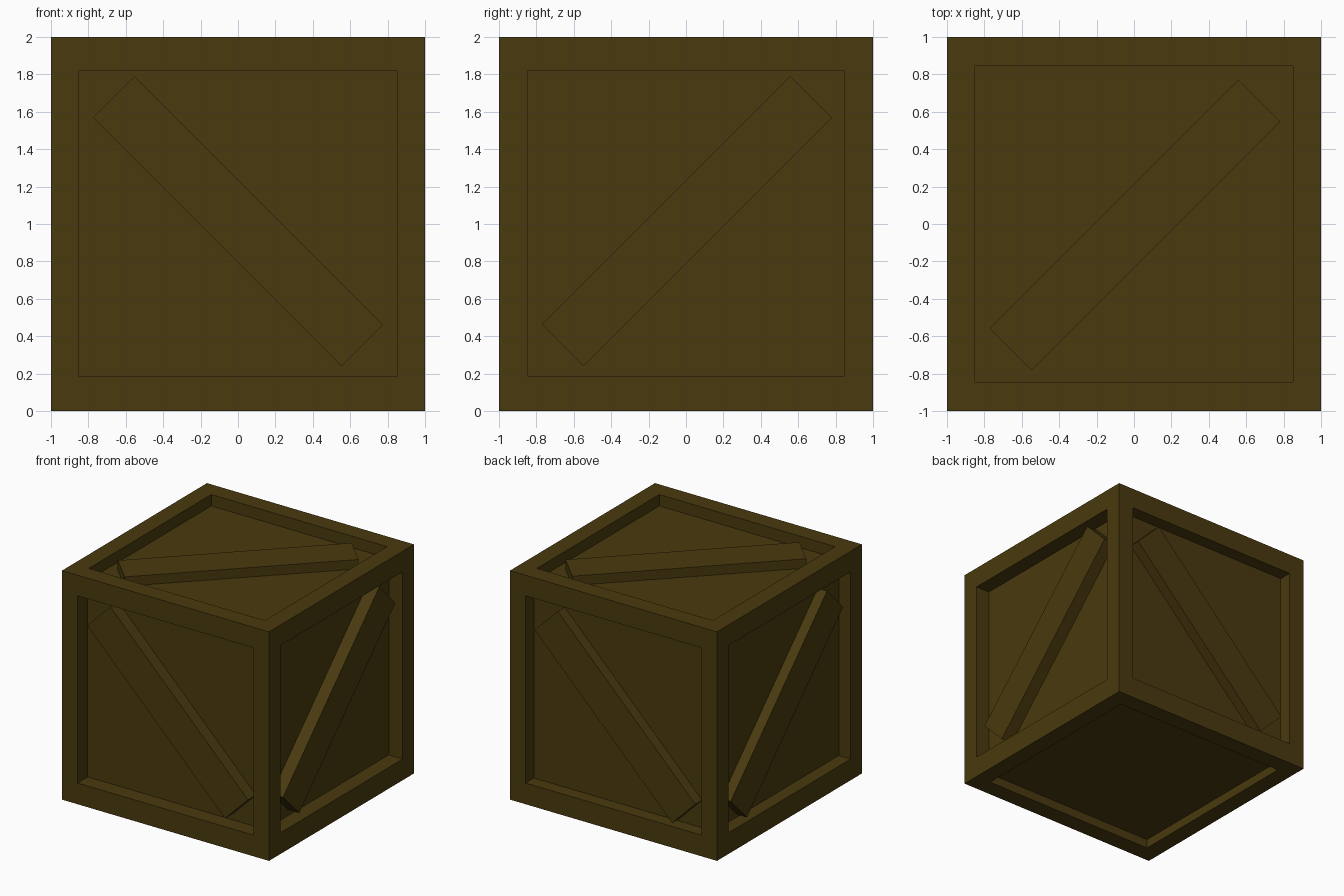
import bpy, bmesh
from mathutils import Vector, Matrix

if "Cube" in bpy.data.objects:
    bpy.data.objects.remove(bpy.data.objects["Cube"])

wood = bpy.data.materials.new("dark_wood")
wood.diffuse_color = (0.067, 0.042, 0.0044, 1)
wood.use_nodes = True
wood.node_tree.nodes["Principled BSDF"].inputs["Base Color"].default_value = wood.diffuse_color


def finish(name, bm):
    bmesh.ops.recalc_face_normals(bm, faces=bm.faces)
    mesh = bpy.data.meshes.new(name)
    bm.to_mesh(mesh)
    bm.free()
    mesh.materials.append(wood)
    obj = bpy.data.objects.new(name, mesh)
    bpy.context.collection.objects.link(obj)
    return obj


# Opening limits on each axis, and recess depth per outward direction
LOW, HIGH = (-0.85, -0.845, 0.185), (0.85, 0.845, 1.82)
DEPTH = {(0, -1, 0): 0.14, (0, 1, 0): 0.115, (1, 0, 0): 0.135,
         (-1, 0, 0): 0.115, (0, 0, 1): 0.10, (0, 0, -1): 0.08}

# Crate body: a cube with a framed, recessed panel on all six sides
bm = bmesh.new()
bmesh.ops.create_cube(bm, size=2, matrix=Matrix.Translation((0, 0, 1)))
bm.normal_update()
sides = [(f, tuple(round(c) for c in f.normal)) for f in bm.faces]
for face, normal in sides:
    rim = bmesh.ops.extrude_discrete_faces(bm, faces=[face])["faces"][0]
    for v in rim.verts:
        for i in range(3):
            if normal[i] == 0:
                v.co[i] = min(max(v.co[i], LOW[i]), HIGH[i])
    panel = bmesh.ops.extrude_discrete_faces(bm, faces=[rim])["faces"][0]
    for v in panel.verts:
        v.co -= Vector(normal) * DEPTH[normal]
finish("crate_body", bm)


# Diagonal brace: a plank lying on a panel, its outer face set back by gap
def brace(name, normal, along, mid, gap):
    n, d = Vector(normal), Vector(along).normalized()
    thick = DEPTH[normal] - gap + 0.01
    frame = Matrix((d, n.cross(d), n)).transposed().to_4x4()
    centre = Vector(mid) + n * (1 - gap - thick / 2)
    bm = bmesh.new()
    bmesh.ops.create_cube(bm, size=1, matrix=Matrix.Translation(centre) @ frame
                          @ Matrix.Diagonal((1.88, 0.315, thick, 1)))
    finish(name, bm)


brace("front_brace", (0, -1, 0), (1, 0, -1), (0, 0, 1.015), 0.03)
brace("right_brace", (1, 0, 0), (0, 1, 1), (0, 0.005, 1.015), 0.025)
brace("back_brace", (0, 1, 0), (1, 0, 1), (0, 0, 0.98), 0.02)
brace("left_brace", (-1, 0, 0), (0, 1, -1), (0, 0, 0.98), 0.025)
brace("top_brace", (0, 0, 1), (1, 1, 0), (0.005, -0.005, 1), 0.018)
